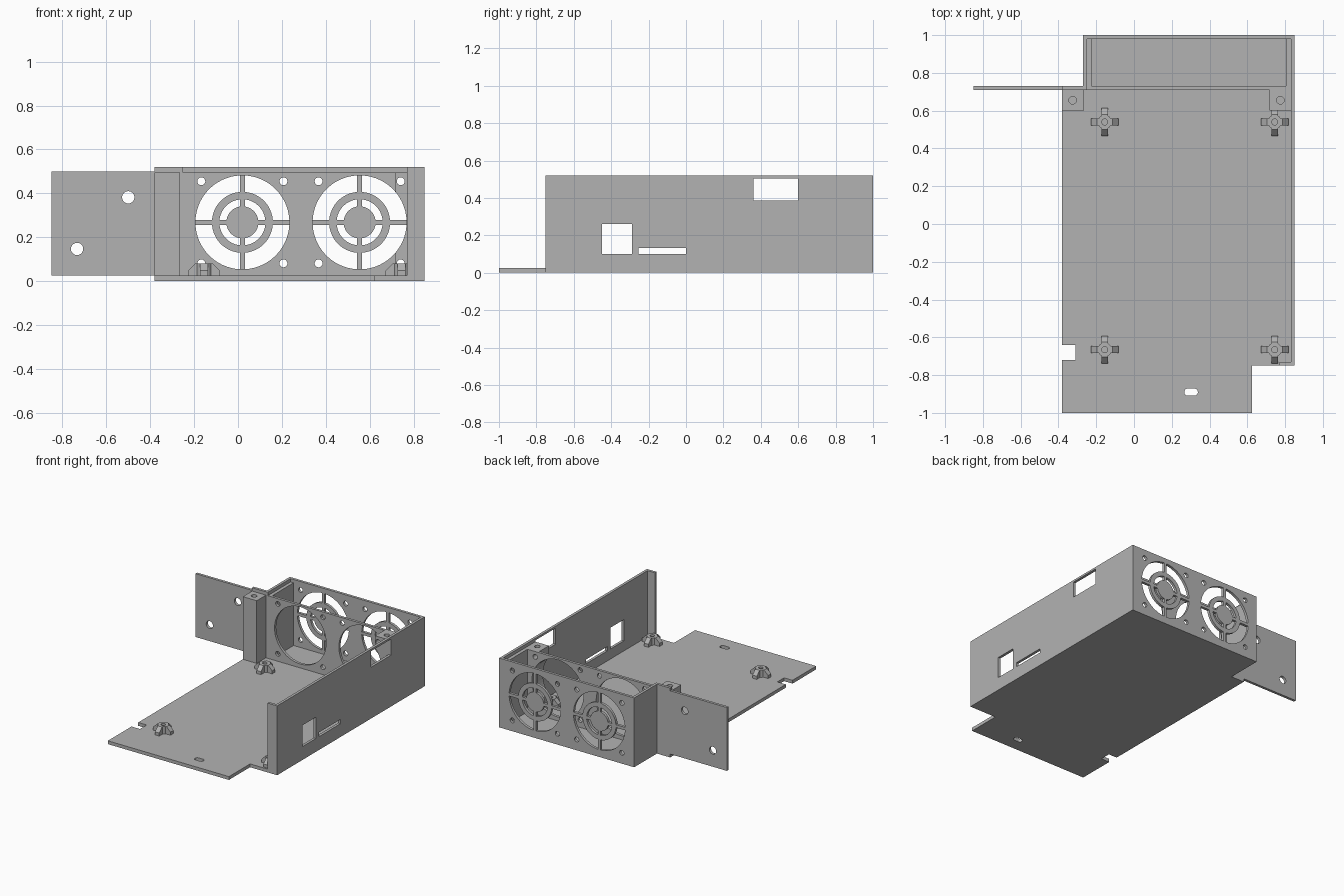
import bpy, bmesh, math
from mathutils import Matrix, Vector

if "Cube" in bpy.data.objects:
    bpy.data.objects.remove(bpy.data.objects["Cube"], do_unlink=True)

grey = bpy.data.materials.new("plain grey")
grey.use_nodes = True
grey.diffuse_color = (0.45, 0.45, 0.45, 1)
grey.node_tree.nodes["Principled BSDF"].inputs["Base Color"].default_value = grey.diffuse_color

T = 0.025          # floor thickness
TOP = 0.52         # wall height
LEDGE = 0.495      # height of the lid ledge
FAN_Z = 0.268
FANS = (0.02, 0.554)
FAN_R = 0.214
SCREW = 0.187      # screw offset from fan centre


def finish(bm, name):
    bmesh.ops.recalc_face_normals(bm, faces=bm.faces)
    mesh = bpy.data.meshes.new(name)
    bm.to_mesh(mesh)
    bm.free()
    mesh.materials.append(grey)
    obj = bpy.data.objects.new(name, mesh)
    bpy.context.collection.objects.link(obj)
    return obj


def prism(name, outline, lo, hi, axis="z"):
    """Extrude an outline along z, or an (x, z) outline along y."""
    place = (lambda a, b, h: (a, b, h)) if axis == "z" else (lambda a, b, h: (a, h, b))
    bm = bmesh.new()
    face = bm.faces.new([bm.verts.new(place(a, b, lo)) for a, b in outline])
    new = bmesh.ops.extrude_face_region(bm, geom=[face])["geom"]
    shift = Vector(place(0, 0, hi - lo))
    bmesh.ops.translate(bm, vec=shift, verts=[v for v in new if isinstance(v, bmesh.types.BMVert)])
    return finish(bm, name)


def box(name, x0, x1, y0, y1, z0, z1):
    return prism(name, [(x0, y0), (x1, y0), (x1, y1), (x0, y1)], z0, z1)


def circle(a, b, r, n=48, stretch=0):
    pts = []
    for i in range(n):
        t = 2 * math.pi * (i + 0.5) / n
        pts.append((a + r * math.cos(t) + math.copysign(stretch, math.cos(t)), b + r * math.sin(t)))
    return pts


def cut(obj, *cutters):
    for cutter in cutters:
        mod = obj.modifiers.new("cut", "BOOLEAN")
        mod.operation = "DIFFERENCE"
        mod.solver = "EXACT"
        mod.object = cutter
    graph = bpy.context.evaluated_depsgraph_get()
    mesh = bpy.data.meshes.new_from_object(obj.evaluated_get(graph))
    obj.modifiers.clear()
    obj.data = mesh
    for cutter in cutters:
        bpy.data.objects.remove(cutter, do_unlink=True)


def fan_cutters(y0, y1):
    tools = []
    for x in FANS:
        tools.append(prism("cutter", circle(x, FAN_Z, FAN_R, 64), y0, y1, "y"))
        for sx in (-1, 1):
            for sz in (-1, 1):
                tools.append(prism("cutter", circle(x + sx * SCREW, FAN_Z + sz * SCREW, 0.018, 24), y0, y1, "y"))
    return tools


# Floor with stepped corners, side notch and slot
floor = prism("floor", [(-0.38, -1), (0.625, -1), (0.625, -0.75), (0.85, -0.75), (0.85, 1),
                        (-0.27, 1), (-0.27, 0.73), (-0.38, 0.73), (-0.38, -0.64),
                        (-0.31, -0.64), (-0.31, -0.72), (-0.38, -0.72)], 0, T)
cut(floor, prism("cutter", circle(0.302, -0.89, 0.019, 24, 0.017), -0.1, 0.1))

# Long side wall with port openings and front flange
side = box("side_wall", 0.83, 0.85, -0.75, 1, T, TOP)
cut(side, *[box("cutter", 0.8, 0.9, y0, y1, z0, z1) for y0, y1, z0, z1 in
            ((0.36, 0.6, 0.385, 0.505), (-0.45, -0.29, 0.1, 0.26), (-0.255, 0, 0.1, 0.132))])
box("front_flange", 0.77, 0.83, -0.75, -0.73, T, TOP)

# Fan housing
back = box("back_wall", -0.27, 0.83, 0.98, 1, T, TOP)
cut(back, *fan_cutters(0.9, 1.1))
inner = box("inner_fan_wall", -0.25, 0.83, 0.71, 0.73, T, LEDGE)
cut(inner, *fan_cutters(0.65, 0.8))
box("housing_end_wall", -0.27, -0.25, 0.73, 0.98, T, TOP)
box("housing_corner_wall", -0.38, -0.25, 0.71, 0.73, T, TOP)
box("left_lid_ledge", 0.805, 0.83, 0.73, 0.98, T, LEDGE)
box("right_lid_ledge", -0.25, -0.225, 0.73, 0.98, T, LEDGE)

# Fan grilles
for x in FANS:
    ring = prism("grille_ring", circle(x, FAN_Z, 0.139), 0.98, 1, "y")
    cut(ring, prism("cutter", circle(x, FAN_Z, 0.105), 0.9, 1.1, "y"))
    prism("grille_hub", circle(x, FAN_Z, 0.073), 0.98, 1, "y")
    for k in range(4):
        c, s = round(math.cos(k * math.pi / 2)), round(math.sin(k * math.pi / 2))
        for r0, r1 in ((0.071, 0.106), (0.138, FAN_R + 0.001)):
            bar = [(r0, -0.011), (r1, -0.011), (r1, 0.011), (r0, 0.011)]
            prism("grille_bar", [(x + c * a - s * b, FAN_Z + s * a + c * b) for a, b in bar], 0.98, 1, "y")

# Lid screw posts
right_post = box("right_post", -0.38, -0.265, 0.6, 0.71, T, LEDGE)
cut(right_post, prism("cutter", circle(-0.325, 0.655, 0.02, 24), 0.35, 0.6))
left_post = box("left_post", 0.718, 0.83, 0.6, 0.71, T, LEDGE)
cut(left_post, prism("cutter", circle(0.775, 0.655, 0.02, 24), 0.35, 0.6), *fan_cutters(0.5, 0.8))

# Mounting wing
wing = box("mounting_wing", -0.85, -0.38, 0.71, 0.73, T, 0.5)
cut(wing, *[prism("cutter", circle(x, z, 0.028, 32), 0.6, 0.8, "y") for x, z in ((-0.5, 0.382), (-0.733, 0.147))])

# Board standoffs with four sloped fins
for x in (-0.155, 0.745):
    for y in (-0.665, 0.54):
        stud = prism("standoff", circle(x, y, 0.037, 32), T, 0.08)
        cut(stud, prism("cutter", circle(x, y, 0.016, 24), T + 0.005, 0.2))
        for k in range(4):
            fin = prism("standoff_fin", [(0.03, T), (0.073, T), (0.073, 0.048), (0.04, 0.08), (0.03, 0.08)],
                        -0.018, 0.018, "y")
            fin.data.transform(Matrix.Translation((x, y, 0)) @ Matrix.Rotation(k * math.pi / 2, 4, "Z"))
